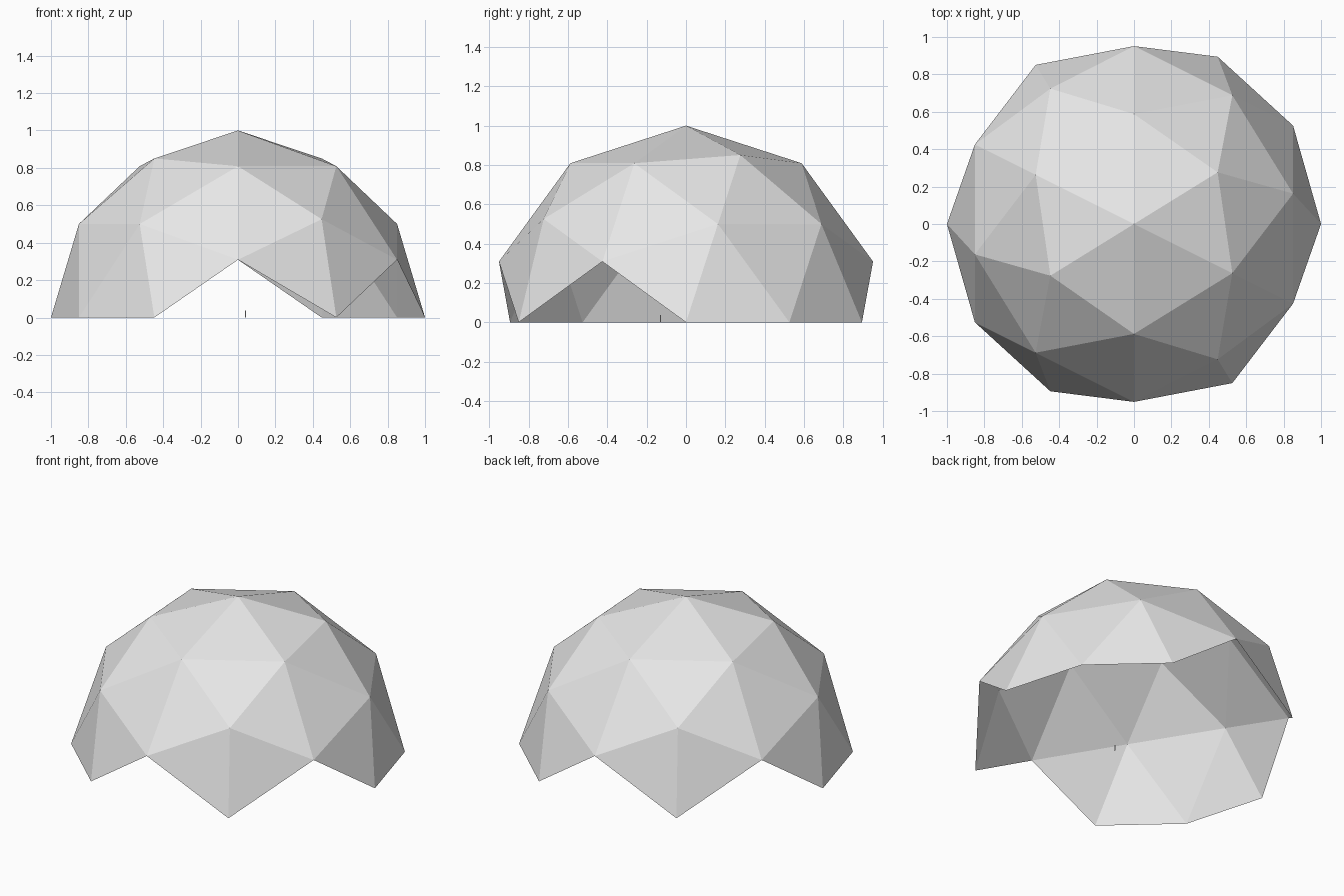
import bpy, bmesh, math
from itertools import product
from mathutils import Vector, Matrix

if "Cube" in bpy.data.objects:
    bpy.data.objects.remove(bpy.data.objects["Cube"])


def make_material(name, grey):
    mat = bpy.data.materials.new(name)
    mat.use_nodes = True
    mat.diffuse_color = (grey, grey, grey, 1)
    mat.node_tree.nodes["Principled BSDF"].inputs["Base Color"].default_value = (grey, grey, grey, 1)
    return mat


def add_object(name, bm, mat):
    mesh = bpy.data.meshes.new(name)
    bm.to_mesh(mesh)
    bm.free()
    mesh.materials.append(mat)
    obj = bpy.data.objects.new(name, mesh)
    bpy.context.collection.objects.link(obj)
    return obj


shell_grey = make_material("light grey", 0.8)

# Corners of an icosahedron with an edge centred on the vertical axis
phi = (1 + math.sqrt(5)) / 2
corners = []
for a, b in product((-1, 1), repeat=2):
    x, y, z = a, 0, b * phi
    corners += [Vector(p).normalized() for p in ((x, y, z), (z, x, y), (y, z, x))]

# Edge midpoints pushed out to the sphere
midpoints = [(p + q).normalized() for i, p in enumerate(corners)
             for q in corners[:i] if p.dot(q) > 0.4]

# Geodesic dome: triangulated ball, keeping only whole panels above the ground
bm = bmesh.new()
for p in corners + midpoints:
    bm.verts.new(p)
bmesh.ops.convex_hull(bm, input=bm.verts[:])
bmesh.ops.delete(bm, geom=[v for v in bm.verts if v.co.z < -0.01], context='VERTS')
turn = math.atan(1 / phi)
bmesh.ops.rotate(bm, verts=bm.verts[:], matrix=Matrix.Rotation(turn, 3, 'Z'))
bmesh.ops.recalc_face_normals(bm, faces=bm.faces[:])
if sum(f.normal.dot(f.calc_center_median()) for f in bm.faces) < 0:
    bmesh.ops.reverse_faces(bm, faces=bm.faces[:])
add_object("dome_shell", bm, shell_grey)

# Tiny standing scale figure under the dome
bm = bmesh.new()
for size, height in (((0.006, 0.005, 0.03), 0.015), ((0.005, 0.005, 0.007), 0.0335)):
    place = Matrix.Translation((0.04, -0.13, height)) @ Matrix.Diagonal((*size, 1))
    bmesh.ops.create_cube(bm, size=1, matrix=place)
add_object("scale_figure", bm, shell_grey)
